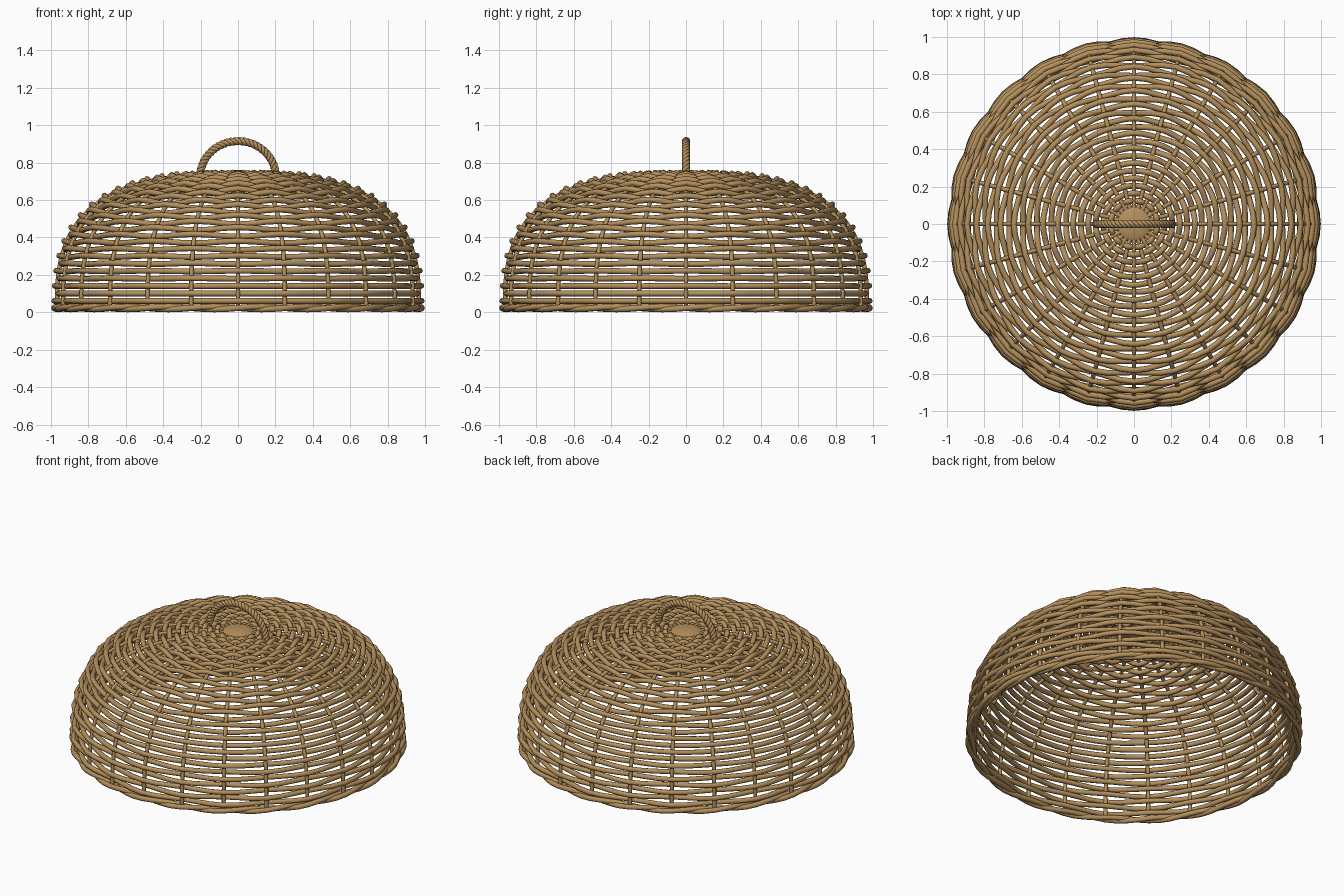
import bpy
from math import sin, cos, pi
from mathutils import Vector

if "Cube" in bpy.data.objects:
    bpy.data.objects.remove(bpy.data.objects["Cube"])

SPOKES = 24
A, B, N = 0.968, 0.722, 2.8      # dome half width, height, roundness

wicker = bpy.data.materials.new("wicker")
wicker.diffuse_color = (0.46, 0.28, 0.11, 1)
wicker.use_nodes = True
wicker.node_tree.nodes["Principled BSDF"].inputs["Base Color"].default_value = wicker.diffuse_color


def tubes(name, paths, radius, cyclic):
    """Round strands along a list of point paths, as one mesh object."""
    cu = bpy.data.curves.new(name, 'CURVE')
    cu.dimensions = '3D'
    cu.bevel_depth = radius
    cu.bevel_resolution = 2
    cu.use_fill_caps = True
    for pts in paths:
        sp = cu.splines.new('POLY')
        sp.points.add(len(pts) - 1)
        for p, co in zip(sp.points, pts):
            p.co = (*co, 1)
        sp.use_cyclic_u = cyclic
        sp.use_smooth = True
    ob = bpy.data.objects.new(name, cu)
    bpy.context.collection.objects.link(ob)
    cu.materials.append(wicker)
    bpy.ops.object.select_all(action='DESELECT')
    ob.select_set(True)
    bpy.context.view_layer.objects.active = ob
    bpy.ops.object.convert(target='MESH')
    return bpy.context.object


# Dome profile (r, z) resampled by arc length
def raw(t):
    return Vector((A * max(cos(t), 0) ** (2 / N), 0.015 + B * max(sin(t), 0) ** (2 / N)))


fine = [raw(pi / 2 * i / 3000) for i in range(3001)]
dist = [0.0]
for p, q in zip(fine, fine[1:]):
    dist.append(dist[-1] + (q - p).length)


def profile(s):
    """Point and outward normal at arc length s."""
    i = next((k for k, d in enumerate(dist) if d >= s), 3000)
    i = min(max(i, 1), 2999)
    t = (fine[i + 1] - fine[i - 1]).normalized()
    return fine[i], Vector((t.y, -t.x))


s_end = next(d for d, p in zip(dist, fine) if p.x < 0.125)

# Woven horizontal strands passing over and under the ribs
ROWS = 32
rings = []
for k in range(ROWS):
    s = 0.045 + (s_end - 0.045) * k / (ROWS - 1)
    p, n = profile(s)
    amp = (0.015 if p.x > 0.3 else 0.011) * (-1) ** k
    ring = []
    for j in range(SPOKES * 3):
        a = 2 * pi * j / (SPOKES * 3)
        q = p + n * amp * cos(a * SPOKES / 2)
        ring.append((q.x * cos(a), q.x * sin(a), q.y))
    rings.append(ring)
tubes("woven_strands", rings, 0.0155, True)

# Vertical ribs
ribs = []
for j in range(SPOKES):
    a = 2 * pi * j / SPOKES
    pts = [profile(s_end * 1.03 * i / 36)[0] for i in range(37)]
    ribs.append([(p.x * cos(a), p.x * sin(a), p.y) for p in pts])
tubes("ribs", ribs, 0.012, False)

# Bottom rim: two strands twisted around each other
rim = []
for ph in (0, pi):
    ring = []
    for j in range(SPOKES * 4):
        a = 2 * pi * j / (SPOKES * 4)
        r = 0.969 + 0.014 * cos(a * 12 + ph)
        ring.append((r * cos(a), r * sin(a), 0.023 + 0.007 * sin(a * 12 + ph)))
    rim.append(ring)
tubes("bottom_rim", rim, 0.016, True)

# Flattened centre button
bpy.ops.mesh.primitive_uv_sphere_add(segments=24, ring_count=12, radius=0.1,
                                     location=(0, 0, 0.733))
cap = bpy.context.object
cap.name = "centre_button"
cap.scale = (1, 1, 0.28)
cap.data.materials.append(wicker)
bpy.ops.object.shade_smooth()

# Arched rope handle of three twisted strands
rope = []
STEPS = 90
for k in range(3):
    pts = []
    for i in range(STEPS + 1):
        u = pi * i / STEPS
        w = 2 * pi * (9 * i / STEPS + k / 3)
        c = Vector((0.202 * cos(u), 0, 0.725 + 0.19 * sin(u)))
        out = Vector((cos(u), 0, sin(u)))
        pts.append(c + out * 0.011 * cos(w) + Vector((0, 0.011 * sin(w), 0)))
    rope.append(pts)
tubes("rope_handle", rope, 0.0115, False)
